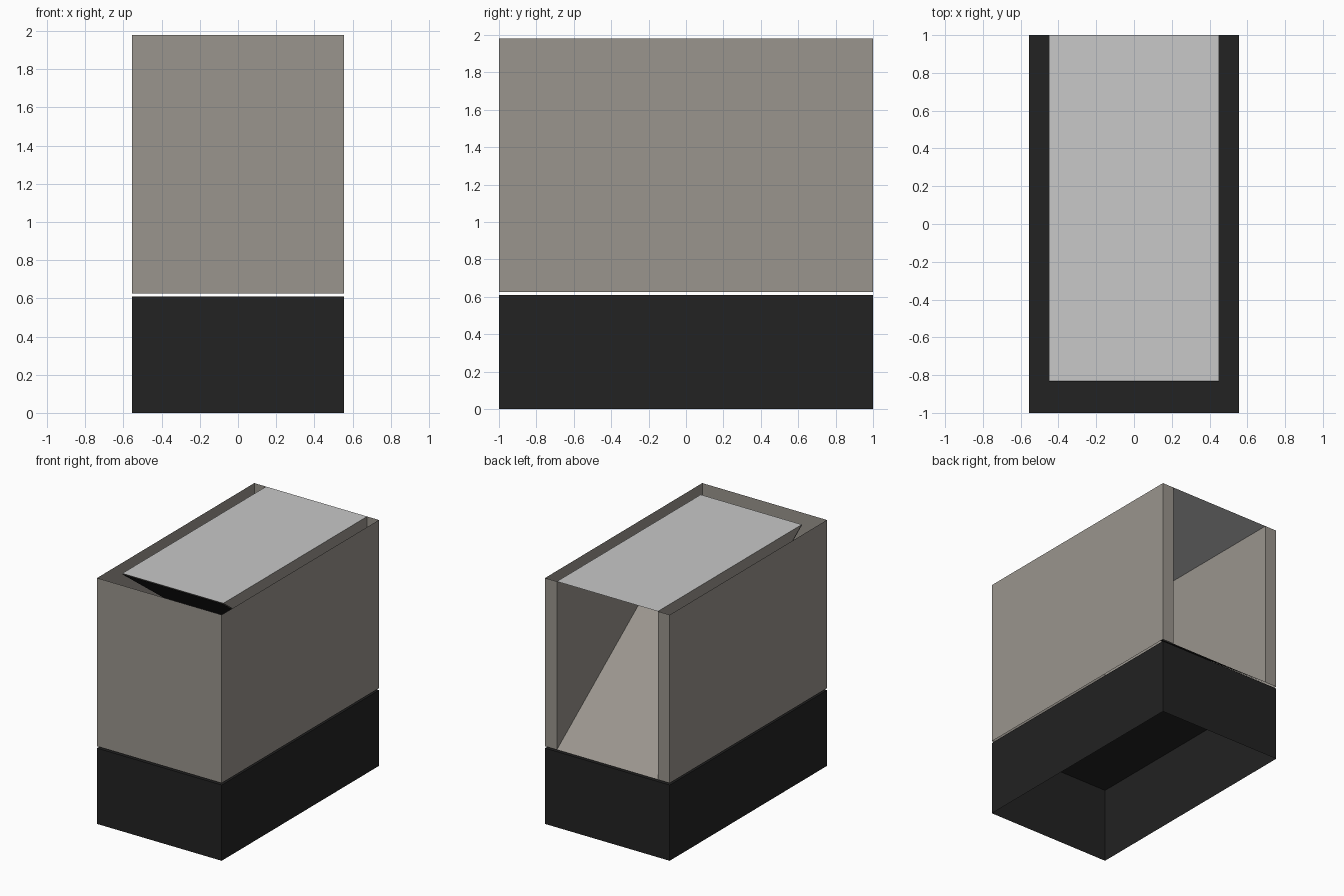
import bpy

if "Cube" in bpy.data.objects:
    bpy.data.objects.remove(bpy.data.objects["Cube"])

W, D = 0.555, 1.0            # outer half width and half depth
IW, IY = 0.45, -0.83         # insert half width and front edge
BASE_TOP, LOW, TOP = 0.61, 0.625, 1.98


def material(name, rgb):
    m = bpy.data.materials.new(name)
    m.diffuse_color = (*rgb, 1.0)
    m.use_nodes = True
    m.node_tree.nodes["Principled BSDF"].inputs["Base Color"].default_value = m.diffuse_color
    return m


taupe = material("warm_grey", (0.323, 0.301, 0.270))
dark = material("near_black", (0.016, 0.016, 0.016))
light = material("light_grey", (0.578, 0.578, 0.578))


def sheet(name, verts, faces, mat):
    mesh = bpy.data.meshes.new(name)
    mesh.from_pydata(verts, [], faces)
    mesh.materials.append(mat)
    ob = bpy.data.objects.new(name, mesh)
    bpy.context.collection.objects.link(ob)
    return ob


def extruded_outline(outline, z0, z1):
    """Vertical walls along a plan outline, lower ring first."""
    n = len(outline)
    verts = [(x, y, z) for z in (z0, z1) for x, y in outline]
    return verts, n


# Dark plinth: thin walls and a top, open underneath
plan = [(-W, -D), (W, -D), (W, D), (-W, D)]
verts, n = extruded_outline(plan, 0, BASE_TOP)
walls = [(i, (i + 1) % n, (i + 1) % n + n, i + n) for i in range(n)]
sheet("base", verts, walls + [(4, 5, 6, 7)], dark)

# Upper shell: thin front and side walls with narrow returns at the open back
plan = [(-IW, D), (-W, D), (-W, -D), (W, -D), (W, D), (IW, D)]
verts, n = extruded_outline(plan, LOW, TOP)
sheet("outer_shell", verts,
      [(i, i + 1, i + 1 + n, i + n) for i in range(n - 1)], taupe)

# Wedge-shaped recess: sloping floor and two triangular cheeks, facing inward
section = [(IY, TOP), (D, LOW), (D, TOP)]
verts = [(x, y, z) for x in (-IW, IW) for y, z in section]
sheet("recess_lining", verts, [(0, 3, 4, 1), (0, 1, 2), (3, 5, 4)], taupe)

# Dark backing just under the sloping floor
o = 0.004
sheet("slope_backing",
      [(-IW, IY - o, TOP - o), (-IW, D - 2 * o, LOW),
       (IW, D - 2 * o, LOW), (IW, IY - o, TOP - o)], [(0, 1, 2, 3)], dark)

# Light lid panel over the recess
sheet("top_panel", [(-IW, IY, TOP), (IW, IY, TOP), (IW, D, TOP), (-IW, D, TOP)],
      [(0, 1, 2, 3)], light)
